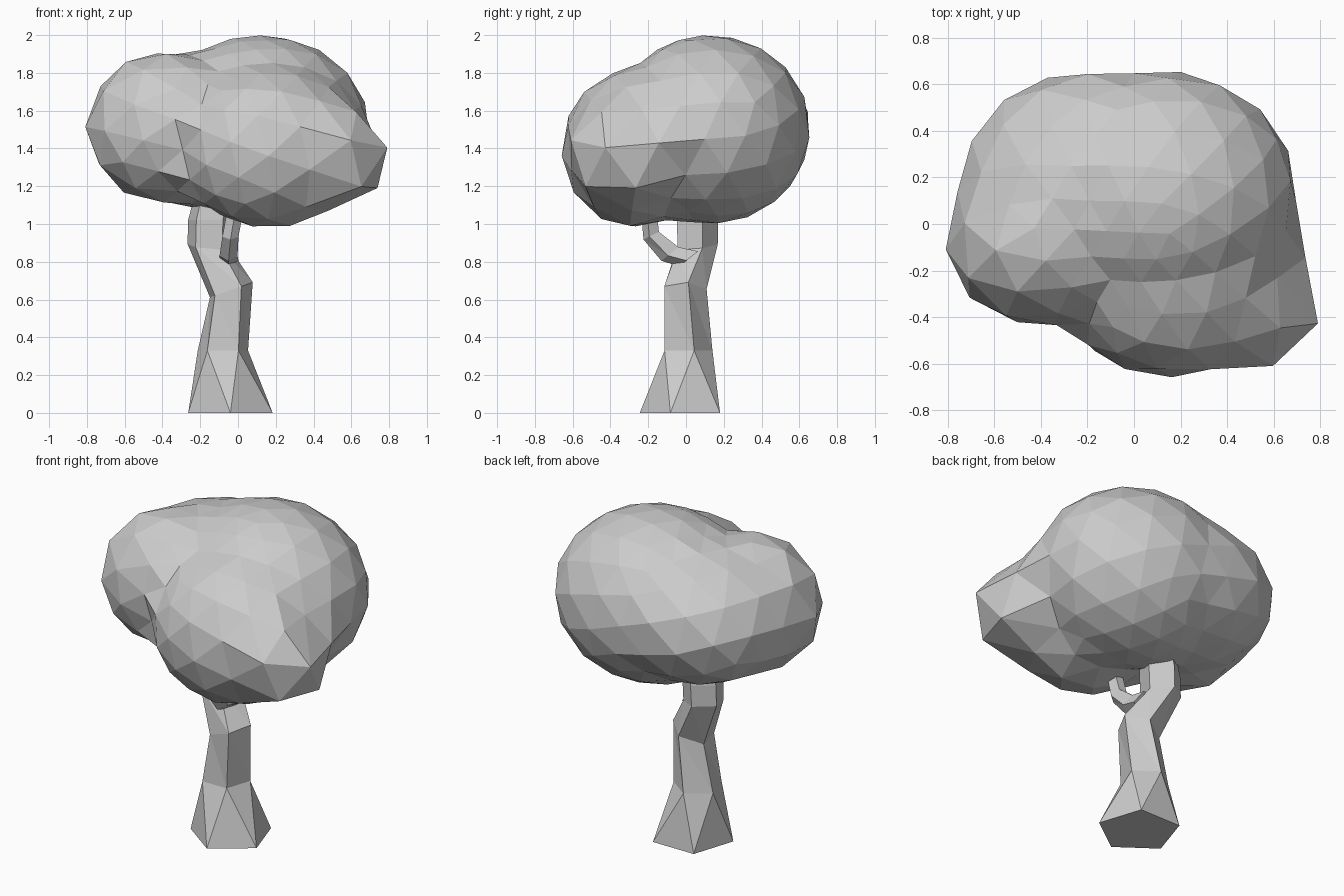
import bpy, bmesh, math
from mathutils import Vector, Matrix

cube = bpy.data.objects.get("Cube")
if cube:
    bpy.data.objects.remove(cube)

grey = bpy.data.materials.new("plain grey")
grey.use_nodes = True
colour = (0.6, 0.6, 0.6, 1)
grey.diffuse_color = colour
grey.node_tree.nodes["Principled BSDF"].inputs["Base Color"].default_value = colour


def finish(name, bm):
    bmesh.ops.recalc_face_normals(bm, faces=bm.faces)
    mesh = bpy.data.meshes.new(name)
    bm.to_mesh(mesh)
    bm.free()
    mesh.materials.append(grey)
    obj = bpy.data.objects.new(name, mesh)
    bpy.context.collection.objects.link(obj)


def tube(name, rings, sides):
    """Loft of polygon rings: centre, radius, lean in x, lean in y, turn in half steps."""
    bm = bmesh.new()
    loops = []
    for centre, radius, lean_x, lean_y, turn in rings:
        loop = []
        for i in range(sides):
            a = -math.pi / 2 + (i + turn / 2) * math.tau / sides
            dx, dy = radius * math.cos(a), radius * math.sin(a)
            loop.append(bm.verts.new(Vector(centre) + Vector((dx, dy, lean_x * dx + lean_y * dy))))
        loops.append(loop)
    for low, high in zip(loops, loops[1:]):
        for i in range(sides):
            j = (i + 1) % sides
            bm.faces.new((low[i], low[j], high[i]))
            bm.faces.new((low[j], high[j], high[i]))
    bm.faces.new(loops[0])
    bm.faces.new(loops[-1])
    finish(name, bm)


def ray_to_ellipsoid(origin, direction, centre, radii):
    """Far distance along a ray to an ellipsoid, zero when missed."""
    o = Vector([(origin[k] - centre[k]) / radii[k] for k in range(3)])
    d = Vector([direction[k] / radii[k] for k in range(3)])
    a, b, c = d.dot(d), o.dot(d), o.dot(o) - 1
    root = b * b - a * c
    return max(0, (-b + math.sqrt(root)) / a) if root > 0 else 0


def foliage(name, origin, lobes, turn):
    """Faceted ball pushed out to the union of its lobes."""
    bm = bmesh.new()
    bmesh.ops.create_icosphere(bm, subdivisions=3, radius=1,
                               matrix=Matrix.Rotation(turn, 4, (0.3, 0.5, 1)))
    for v in bm.verts:
        d = v.co.normalized()
        v.co = Vector(origin) + d * max(ray_to_ellipsoid(origin, d, *lobe) for lobe in lobes)
    finish(name, bm)


# Trunk with a flared five-sided foot and a crooked top
tube("trunk", [
    ((-0.04, -0.01, 0), 0.235, 0, 0, 0),
    ((-0.08, 0.0, 0.33), 0.14, 0, 0, 1),
    ((-0.04, -0.01, 0.65), 0.12, 0.35, 0, 0.8),
    ((-0.155, 0.05, 0.88), 0.118, -0.1, 0.1, 1),
    ((-0.15, 0.05, 1.02), 0.12, 0, 0, 1),
    ((-0.11, 0.06, 1.25), 0.1, 0, 0, 1),
], 5)

# Small side branch
tube("branch", [
    ((-0.05, 0.02, 0.82), 0.055, 0, 0.8, 0),
    ((-0.05, -0.08, 0.845), 0.05, 0, 0.8, 0),
    ((-0.04, -0.18, 0.94), 0.045, 0, 0.5, 0),
    ((0.0, -0.20, 1.15), 0.045, 0, 0, 0),
], 5)

# Leafy crown: back right, back left, front right, front left, its tip, and middle lobes
foliage("leafy_crown", (-0.02, 0, 1.48), [
    ((-0.2, 0.11, 1.5), (0.56, 0.55, 0.41)),
    ((0.12, 0.13, 1.5), (0.58, 0.53, 0.5)),
    ((-0.39, -0.08, 1.51), (0.42, 0.36, 0.4)),
    ((0.17, -0.27, 1.4), (0.5, 0.39, 0.42)),
    ((0.5, -0.33, 1.36), (0.31, 0.31, 0.28)),
    ((-0.1, -0.1, 1.48), (0.45, 0.31, 0.36)),
], 0.7)
